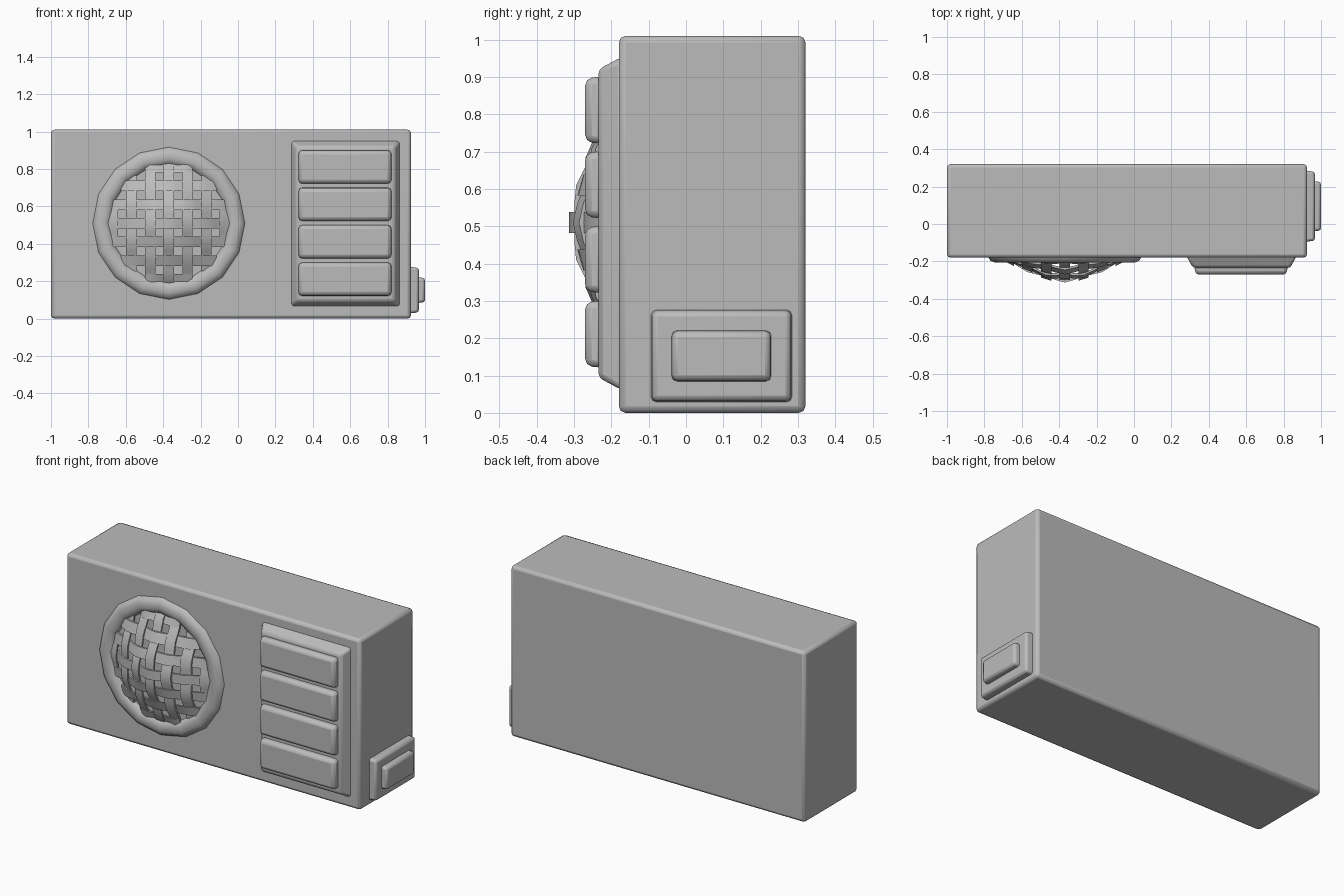
import bpy, bmesh, math

if "Cube" in bpy.data.objects:
    bpy.data.objects.remove(bpy.data.objects["Cube"])

grey = bpy.data.materials.new("plain grey")
grey.diffuse_color = (0.5, 0.5, 0.5, 1)
grey.use_nodes = True
grey.node_tree.nodes["Principled BSDF"].inputs["Base Color"].default_value = grey.diffuse_color


def finish(name, bm, bevel=0, segments=2):
    bmesh.ops.recalc_face_normals(bm, faces=bm.faces)
    me = bpy.data.meshes.new(name)
    bm.to_mesh(me)
    bm.free()
    me.materials.append(grey)
    ob = bpy.data.objects.new(name, me)
    bpy.context.collection.objects.link(ob)
    if bevel:
        m = ob.modifiers.new("rounded edges", 'BEVEL')
        m.width, m.segments = bevel, segments
    bpy.context.view_layer.objects.active = ob
    ob.select_set(True)
    bpy.ops.object.shade_smooth_by_angle(angle=math.radians(40))
    ob.select_set(False)
    return ob


def block(name, x, y, z, bevel, axis=None, side=-1, inset=0.0, segments=2):
    """Box between limits; the face on one side of an axis may be inset."""
    bm = bmesh.new()
    bmesh.ops.create_cube(bm, size=1)
    lim = (x, y, z)
    for v in bm.verts:
        tapered = axis is not None and v.co[axis] * side > 0
        for i in range(3):
            sign = 1 if v.co[i] > 0 else -1
            v.co[i] = lim[i][1] if sign > 0 else lim[i][0]
            if tapered and i != axis:
                v.co[i] -= sign * inset
    return finish(name, bm, bevel, segments)


# Case
block("case", (-1, 0.925), (-0.18, 0.32), (0, 1.01), 0.018)

# Button panel with sloped sides, and its four buttons
block("button_panel", (0.28, 0.87), (-0.235, -0.17), (0.06, 0.955), 0.014, 1, -1, 0.035)
for i in range(4):
    z = 0.12 + 0.2 * i
    block(f"front_button_{i + 1}", (0.322, 0.822), (-0.27, -0.22), (z, z + 0.182),
          0.018, 1, -1, 0.006)

# Side plate and side button
block("side_plate", (0.90, 0.967), (-0.096, 0.286), (0.027, 0.278), 0.014, 0, 1, 0.006)
block("side_button", (0.95, 1.0), (-0.04, 0.23), (0.083, 0.222), 0.014, 0, 1, 0.005)

# Speaker ring: a flattened torus of sixteen sides
CX, CZ, R = -0.37, 0.51, 0.325
SIDES, RIB = 16, 10
bm = bmesh.new()
rings = []
for i in range(SIDES):
    a = 2 * math.pi * i / SIDES
    ring = []
    for j in range(RIB):
        b = 2 * math.pi * j / RIB
        r = 0.36 + 0.048 * math.cos(b)
        ring.append(bm.verts.new((CX + r * math.cos(a), -0.178 - 0.03 * math.sin(b),
                                  CZ + r * math.sin(a))))
    rings.append(ring)
for i in range(SIDES):
    p, q = rings[i], rings[(i + 1) % SIDES]
    for j in range(RIB):
        k = (j + 1) % RIB
        bm.faces.new((p[j], q[j], q[k], p[k]))
finish("speaker_ring", bm)


# Woven, domed speaker grille
def dome(u, v):
    return -0.308 + 0.12 * min(1.0, math.hypot(u, v) / R) ** 1.5


STEP, HALF, WEAVE = 0.1, 0.028, 0.008


def strip(bm, k, upright):
    """One ribbon that passes over and under the ribbons crossing it."""
    c = k * STEP
    reach = math.sqrt(R * R - c * c)
    stops = [-reach] + [n * STEP / 2 for n in range(-7, 8)
                        if abs(n * STEP / 2) < reach - 0.01] + [reach]
    rows = []
    for t in stops:
        n = round(t / (STEP / 2))
        lift = 0.0
        if n % 2 == 0 and abs(t) < reach:
            lift = WEAVE if (n // 2 + k) % 2 == 0 else -WEAVE
            if upright:
                lift = -lift
        row = []
        for s, depth in ((-HALF, 0), (HALF, 0), (HALF, 0.012), (-HALF, 0.012)):
            u, v = (c + s, t) if upright else (t, c + s)
            row.append(bm.verts.new((CX + u, dome(u, v) - lift + depth, CZ + v)))
        rows.append(row)
    for p, q in zip(rows, rows[1:]):
        for j in range(4):
            m = (j + 1) % 4
            bm.faces.new((p[j], p[m], q[m], q[j]))
    bm.faces.new(rows[0])
    bm.faces.new(rows[-1])


for name, upright in (("grille_upright_strips", True), ("grille_level_strips", False)):
    bm = bmesh.new()
    for k in range(-3, 4):
        strip(bm, k, upright)
    finish(name, bm)
